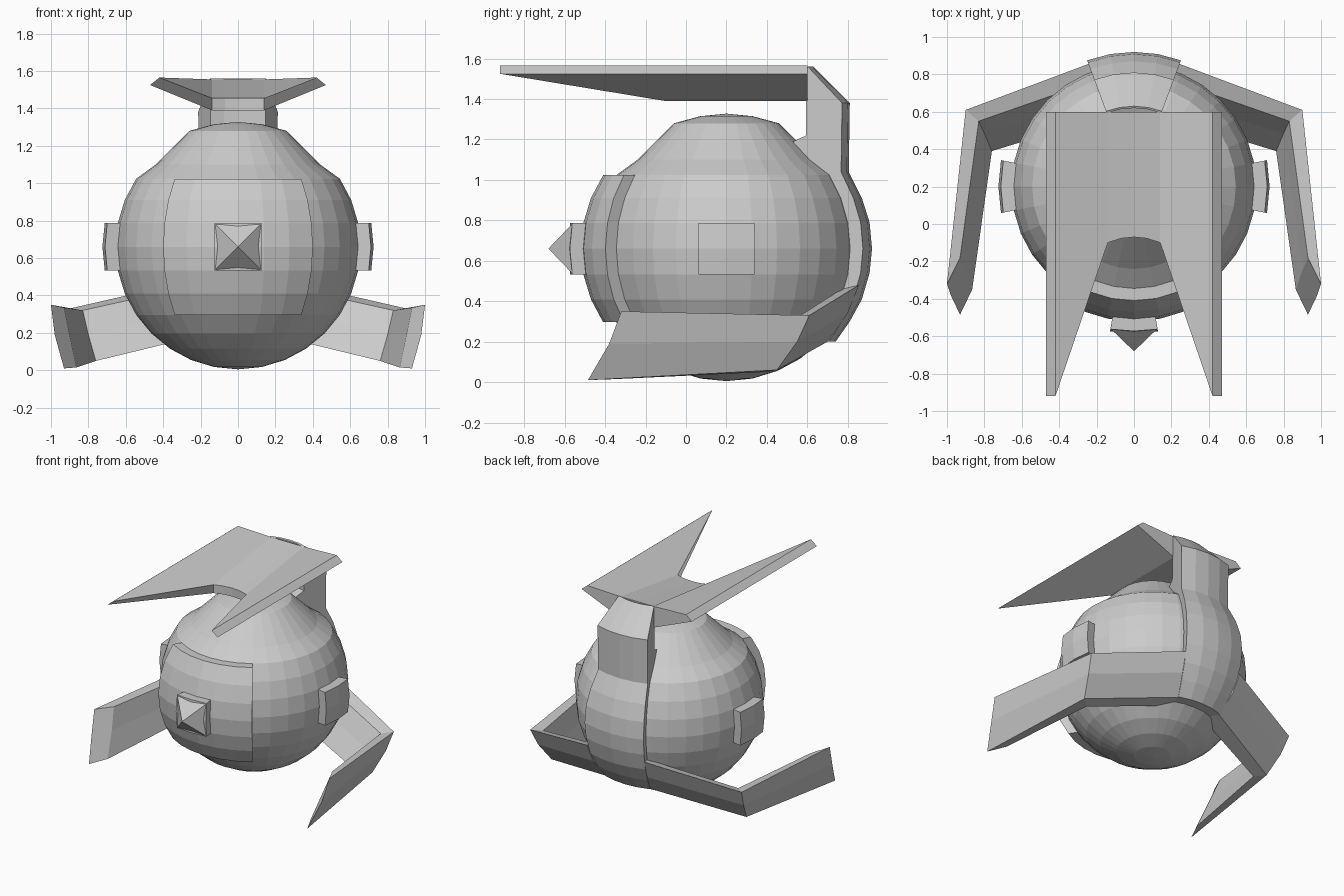
import bpy, bmesh
from math import sin, cos, pi, radians

if "Cube" in bpy.data.objects:
    bpy.data.objects.remove(bpy.data.objects["Cube"])

CY, CZ, R = 0.20, 0.66, 0.655   # body axis, centre height and radius


def loft(name, sections, closed=False):
    """Skin a row of equal-length cross-sections, capping the ends unless closed."""
    bm = bmesh.new()
    rows = [[bm.verts.new(p) for p in s] for s in sections]
    n = len(rows[0])
    pairs = list(zip(rows, rows[1:]))
    if closed:
        pairs.append((rows[-1], rows[0]))
    else:
        bm.faces.new(rows[0])
        bm.faces.new(rows[-1])
    for a, b in pairs:
        for i in range(n):
            j = (i + 1) % n
            bm.faces.new((a[i], a[j], b[j], b[i]))
    bmesh.ops.remove_doubles(bm, verts=bm.verts, dist=1e-5)
    bmesh.ops.recalc_face_normals(bm, faces=bm.faces)
    me = bpy.data.meshes.new(name)
    bm.to_mesh(me)
    bm.free()
    ob = bpy.data.objects.new(name, me)
    bpy.context.collection.objects.link(ob)
    return ob


def sector(name, profile, mid, half, n):
    """Sweep an (r, z) profile around the body axis; angle 0 faces the front."""
    secs = []
    for i in range(n + 1):
        a = radians(mid - half + 2 * half * i / n)
        secs.append([(r * sin(a), CY - r * cos(a), z) for r, z in profile])
    return loft(name, secs)


def ring(k):
    """(r, z) of body ring k, counted up from the equator."""
    a = k * pi / 16
    return R * cos(a), CZ + R * sin(a)


def raised(lo, hi, height, depth=0.06):
    """Profile of a patch standing proud of body rings lo to hi."""
    pts = [ring(k) for k in range(lo, hi + 1)]
    return [(r + height, z) for r, z in pts] + [(r - depth, z) for r, z in reversed(pts)]


def mirrored(points):
    return [(-x, y, z) for x, y, z in points]


# Round body with a pinched neck
profile = [ring(k) for k in range(-7, 4)]
profile += [(0.44, 1.10), (0.35, 1.19), (0.26, 1.28), (0.13, 1.315), (0, 1.328)]
profile = [(0, 0.005)] + profile
body = []
for i in range(32):
    a = 2 * pi * i / 32
    body.append([(r * sin(a), CY - r * cos(a), z) for r, z in profile])
bm = bmesh.new()
rows = [[bm.verts.new(p) for p in s] for s in body]
for a, b in zip(rows, rows[1:] + rows[:1]):
    for i in range(len(profile) - 1):
        bm.faces.new((a[i], b[i], b[i + 1], a[i + 1]))
bmesh.ops.remove_doubles(bm, verts=bm.verts, dist=1e-5)
bmesh.ops.recalc_face_normals(bm, faces=bm.faces)
mesh = bpy.data.meshes.new("round_body")
bm.to_mesh(mesh)
bm.free()
bpy.context.collection.objects.link(bpy.data.objects.new("round_body", mesh))

# Front panel, side pads and front nozzle base
sector("front_panel", raised(-3, 3, 0.065), 0, 33.75, 6)
sector("right_side_pad", raised(-1, 1, 0.07), 90, 11.25, 2)
sector("left_side_pad", raised(-1, 1, 0.07), -90, 11.25, 2)
sector("front_nozzle_base", raised(-1, 1, 0.13), 0, 9.4, 2)

# Pyramid point on the nozzle
s, t = 0.12, 0.0005
square = ((-1, -1), (1, -1), (1, 1), (-1, 1))
loft("front_point", [[(s * u, -0.565, CZ + s * v) for u, v in square],
                     [(t * u, -0.68, CZ + t * v) for u, v in square]])

# Back spine rising into the wing mast
spine = [(0.54, 0.20), (0.61, 0.30), (0.67, 0.41), (0.708, 0.54), (0.72, 0.66),
         (0.708, 0.79), (0.67, 0.91), (0.605, 1.04), (0.61, 1.38), (0.43, 1.56),
         (0.42, 1.555), (0.42, 1.22), (0.33, 1.18), (0.45, 1.04), (0.58, 0.80),
         (0.58, 0.54), (0.42, 0.20)]
sector("back_spine", spine, 180, 20.4, 4)

# Forked top wing, dipping towards the notch
tip = [(0.42, -0.92, 1.565), (0.42, 0.60, 1.565), (0.47, 0.60, 1.525), (0.47, -0.92, 1.525)]
wing = [mirrored(tip)]
for x, y in ((-0.14, -0.10), (-0.07, -0.077), (0, -0.07), (0.07, -0.077), (0.14, -0.10)):
    wing.append([(x, y, 1.455), (x, 0.60, 1.555), (x, 0.60, 1.39), (x, y, 1.39)])
wing.append(tip)
loft("top_wing", wing)

# Bent lower arms: root, elbow and tip sections
root = [(0.245, 0.855, 0.48), (0.228, 0.80, 0.34), (0.185, 0.70, 0.20),
        (0.14, 0.58, 0.20), (0.16, 0.68, 0.33), (0.20, 0.77, 0.46)]
elbow = [(0.90, 0.61, 0.33), (0.875, 0.55, 0.20), (0.83, 0.45, 0.06),
         (0.76, 0.39, 0.05), (0.80, 0.485, 0.19), (0.83, 0.55, 0.32)]
end = [(1.0, -0.32, 0.35), (0.98, -0.38, 0.19), (0.93, -0.485, 0.01),
       (0.865, -0.35, 0.015), (0.90, -0.25, 0.19), (0.93, -0.18, 0.335)]
arm = [root, elbow, end]
loft("right_arm", arm)
loft("left_arm", [mirrored(sec) for sec in arm])
